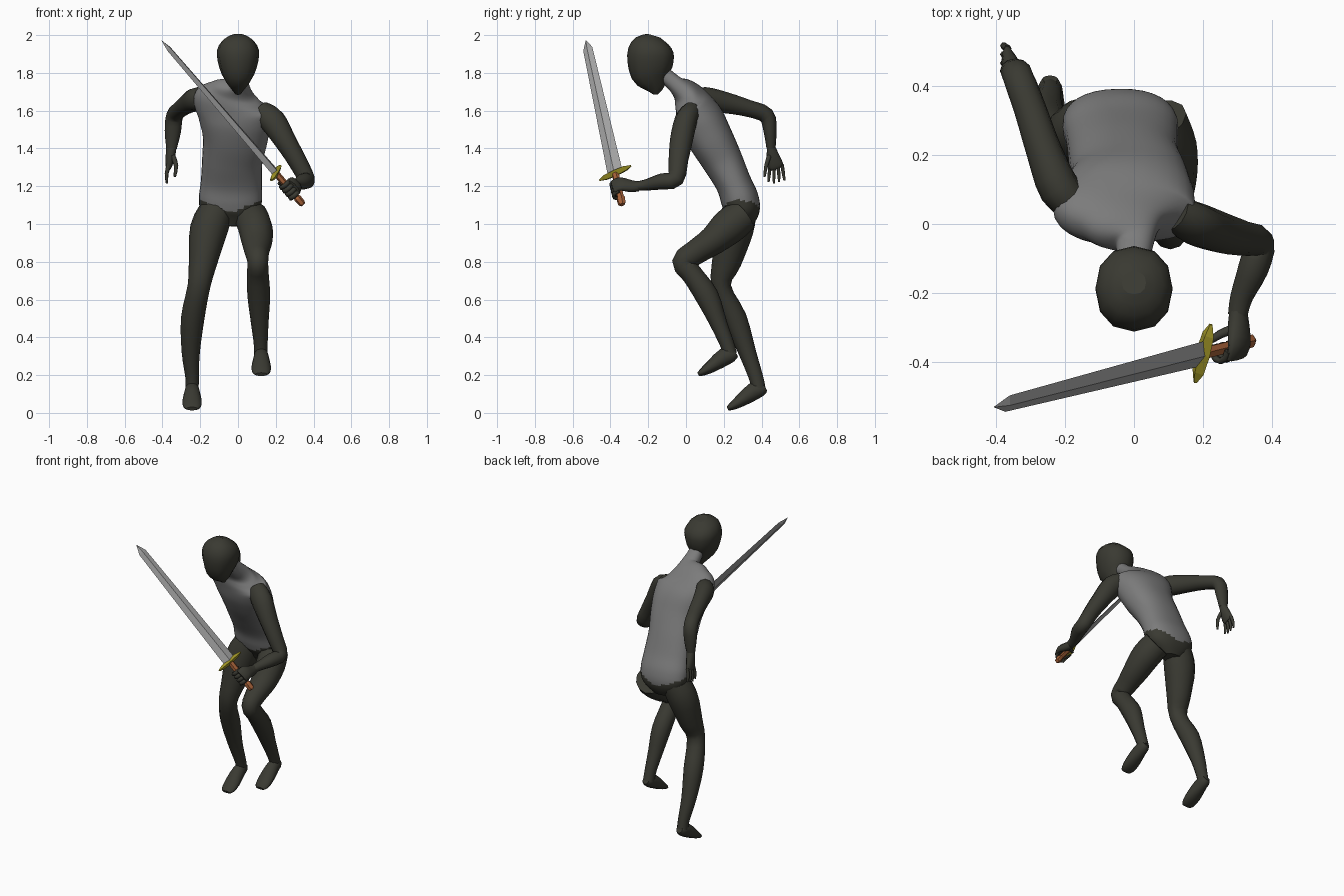
import bpy, bmesh, math
from mathutils import Vector as V


def material(name, r, g, b):
    m = bpy.data.materials.new(name)
    m.diffuse_color = (r, g, b, 1)
    return m


DARK = material("dark olive", 0.042, 0.042, 0.032)
GREY = material("mid grey", 0.2, 0.2, 0.2)
STEEL = material("steel", 0.36, 0.36, 0.36)
GOLD = material("gold", 0.36, 0.31, 0.02)
LEATHER = material("leather orange", 0.38, 0.12, 0.04)


def smooth_rings(rings, sub):
    """Catmull-Rom interpolation of the ring values."""
    out = []
    for i in range(len(rings) - 1):
        p = [rings[max(i - 1, 0)], rings[i], rings[i + 1], rings[min(i + 2, len(rings) - 1)]]
        for k in range(sub):
            t = k / sub
            out.append([0.5 * (2 * b + (c - a) * t + (2 * a - 5 * b + 4 * c - d) * t * t
                        + (3 * b - a - 3 * c + d) * t ** 3) for a, b, c, d in zip(*p)])
    return out + [list(rings[-1])]


def loft(name, rings, mat, side=(1, 0, 0), n=12, sub=3, smooth=True, power=1.0):
    """Tube through rings of (x, y, z, half width, half depth, optional tilt)."""
    rings = smooth_rings([tuple(r) + (0,) * (6 - len(r)) for r in rings], sub)
    pts = [V(r[:3]) for r in rings]
    bm, loops = bmesh.new(), []
    for i, r in enumerate(rings):
        t = (pts[min(i + 1, len(pts) - 1)] - pts[max(i - 1, 0)]).normalized()
        s = V(side)
        a = (s - t * s.dot(t)).normalized()
        b = t.cross(a)
        a = a + r[5] * V((0, -0.1, -1))
        loop = []
        for j in range(n):
            c, q = math.cos(2 * math.pi * j / n), math.sin(2 * math.pi * j / n)
            c, q = [math.copysign(abs(v) ** power, v) for v in (c, q)]
            loop.append(bm.verts.new(pts[i] + a * c * r[3] + b * q * r[4]))
        loops.append(loop)
    for p, q in zip(loops, loops[1:]):
        for j in range(n):
            bm.faces.new((p[j], p[(j + 1) % n], q[(j + 1) % n], q[j]))
    bm.faces.new(loops[0][::-1])
    bm.faces.new(loops[-1])
    bmesh.ops.recalc_face_normals(bm, faces=bm.faces)
    me = bpy.data.meshes.new(name)
    bm.to_mesh(me)
    bm.free()
    me.materials.append(mat)
    for f in me.polygons:
        f.use_smooth = smooth and len(f.vertices) == 4
    ob = bpy.data.objects.new(name, me)
    bpy.context.collection.objects.link(ob)
    return ob


# Torso with neck; hips below a shallow V line are dark
torso = loft("torso", [
    (-.05, .30, 0.99, .07, .05), (-.045, .30, 1.06, .15, .09), (-.04, .285, 1.13, .167, .10),
    (-.035, .25, 1.22, .162, .095), (-.03, .19, 1.34, .16, .108), (-.015, .125, 1.46, .173, .12, .05),
    (-.018, .075, 1.56, .195, .12, .15), (-.028, .03, 1.64, .205, .095, .2),
    (-.02, -.005, 1.695, .13, .068, .15), (0, -.05, 1.735, .062, .047),
    (0, -.085, 1.765, .05, .042), (0, -.14, 1.81, .045, .042)], GREY, n=32, sub=6, power=0.88)
torso.data.materials.append(DARK)
for f in torso.data.polygons:
    if f.center.z < 1.06 + 0.4 * abs(f.center.x + .04):
        f.material_index = 1

# Head
loft("head", [
    (0, -.16, 1.685, .012, .012), (0, -.165, 1.73, .047, .062), (0, -.185, 1.79, .085, .105),
    (0, -.188, 1.86, .107, .122), (0, -.186, 1.92, .111, .12), (0, -.178, 1.968, .085, .09),
    (0, -.17, 1.997, .035, .035)], DARK, n=12, sub=2, power=0.9)

# Legs
loft("raised_leg", [
    (.065, .30, 1.045, .09, .09), (.09, .225, .985, .092, .095), (.1, .14, .91, .083, .077),
    (.1, .05, .85, .066, .066), (.105, -.012, .798, .055, .062), (.105, .035, .73, .058, .056),
    (.11, .11, .62, .06, .062), (.115, .17, .48, .047, .046), (.12, .215, .37, .037, .038),
    (.12, .235, .31, .036, .036)], DARK)
loft("standing_leg", [
    (-.11, .285, 1.08, .09, .09), (-.155, .26, .97, .1, .097), (-.185, .215, .8, .076, .078),
    (-.207, .186, .67, .06, .052), (-.24, .26, .5, .062, .062), (-.25, .325, .32, .048, .046),
    (-.243, .37, .19, .036, .038), (-.243, .385, .13, .035, .036)], DARK)


# Feet, toes pointing down and forward
def foot(name, dx, dy, dz):
    shape = [(0, .42, .135, .022, .02), (0, .40, .125, .034, .036), (0, .36, .115, .04, .047),
             (0, .29, .065, .051, .034), (0, .24, .033, .047, .02), (0, .22, .022, .03, .01)]
    loft(name, [(x + dx, y + dy, z + dz, a, b) for x, y, z, a, b in shape], DARK, sub=2)


foot("standing_foot", -.243, 0, 0)
foot("raised_foot", .123, -.155, .182)

# Arms
loft("sword_arm", [
    (.12, .03, 1.60, .055, .05), (.18, .0, 1.55, .07, .06), (.25, -.025, 1.44, .058, .06),
    (.31, -.04, 1.34, .05, .052), (.362, -.055, 1.24, .045, .045), (.345, -.13, 1.225, .044, .042),
    (.312, -.21, 1.207, .033, .03), (.3, -.265, 1.2, .028, .024)], DARK)
loft("back_arm", [
    (-.16, .05, 1.65, .05, .055), (-.215, .10, 1.66, .06, .065), (-.26, .21, 1.642, .052, .056),
    (-.30, .33, 1.612, .047, .045), (-.335, .425, 1.575, .045, .043), (-.345, .445, 1.49, .043, .034),
    (-.352, .45, 1.40, .028, .024)], DARK)

# Hanging back hand with spread fingers
loft("back_palm", [
    (-.352, .45, 1.41, .027, .022), (-.358, .46, 1.36, .025, .035), (-.366, .475, 1.31, .018, .042),
    (-.37, .48, 1.295, .012, .035)], DARK, n=10)
for i in range(4):
    y = .445 + .021 * i
    loft("back_finger", [(-.366, y, 1.315, .012, .011), (-.378, y + .004 * i - .004, 1.265, .01, .01),
         (-.376, y + .007 * i - .008, 1.215 + .008 * abs(i - 1), .006, .006)], DARK, n=6, sub=2)
loft("back_thumb", [(-.345, .44, 1.36, .014, .014), (-.328, .425, 1.31, .012, .012),
                    (-.335, .415, 1.25, .007, .007)], DARK, n=6, sub=2)

# Sword: d runs to the tip, g along the guard, t through the thickness
root, tip = V((.2, -.375, 1.27)), V((-.405, -.53, 1.972))
d = (tip - root).normalized()
g = V((.27, .887, .376))
g = (g - d * g.dot(d)).normalized()
t = d.cross(g)
length = (tip - root).length


def along(axis, rows):
    return [tuple(root + axis * s) + (a, b) for s, a, b in rows]


loft("sword_blade", along(d, [(0, .043, .015), (length - .06, .027, .011), (length, .001, .001)]),
     STEEL, g, n=4, sub=1, smooth=False)
loft("sword_guard", along(g, [(-.095, .006, .005), (-.06, .022, .014), (0, .026, .02),
                              (.06, .022, .014), (.095, .006, .005)]),
     GOLD, t, n=4, sub=1, smooth=False)
loft("sword_handle", along(d, [(0, .02, .017), (-.17, .019, .016), (-.18, .024, .02),
                               (-.215, .022, .018), (-.225, .014, .012)]),
     LEATHER, g, n=6, sub=1, smooth=False)

# Gripping hand: palm over the handle, fingers curled around it
grip = root - d * .115
loft("grip_palm", [
    (.302, -.25, 1.2, .028, .024), (.303, -.29, 1.2, .036, .026),
    tuple(grip - t * .034 + g * .025) + (.045, .02), tuple(grip - t * .036 - g * .015) + (.044, .015)],
    DARK, side=-d, n=10)
for i in range(4):
    base = grip + d * (.038 - .025 * i)
    arc = []
    for k in range(6):
        a = math.radians(-75 - 38 * k)
        arc.append(tuple(base + g * .036 * math.cos(a) + t * .031 * math.sin(a)) + (.0125, .0115 - .0008 * k))
    loft("grip_finger", arc, DARK, side=d, n=6, sub=1)
loft("grip_thumb", [
    tuple(grip + g * .06) + (.016, .016), tuple(grip + g * .037 + t * .02 + d * .03) + (.014, .014),
    tuple(grip + g * .01 + t * .032 + d * .06) + (.009, .009)], DARK, side=g, n=6, sub=2)
